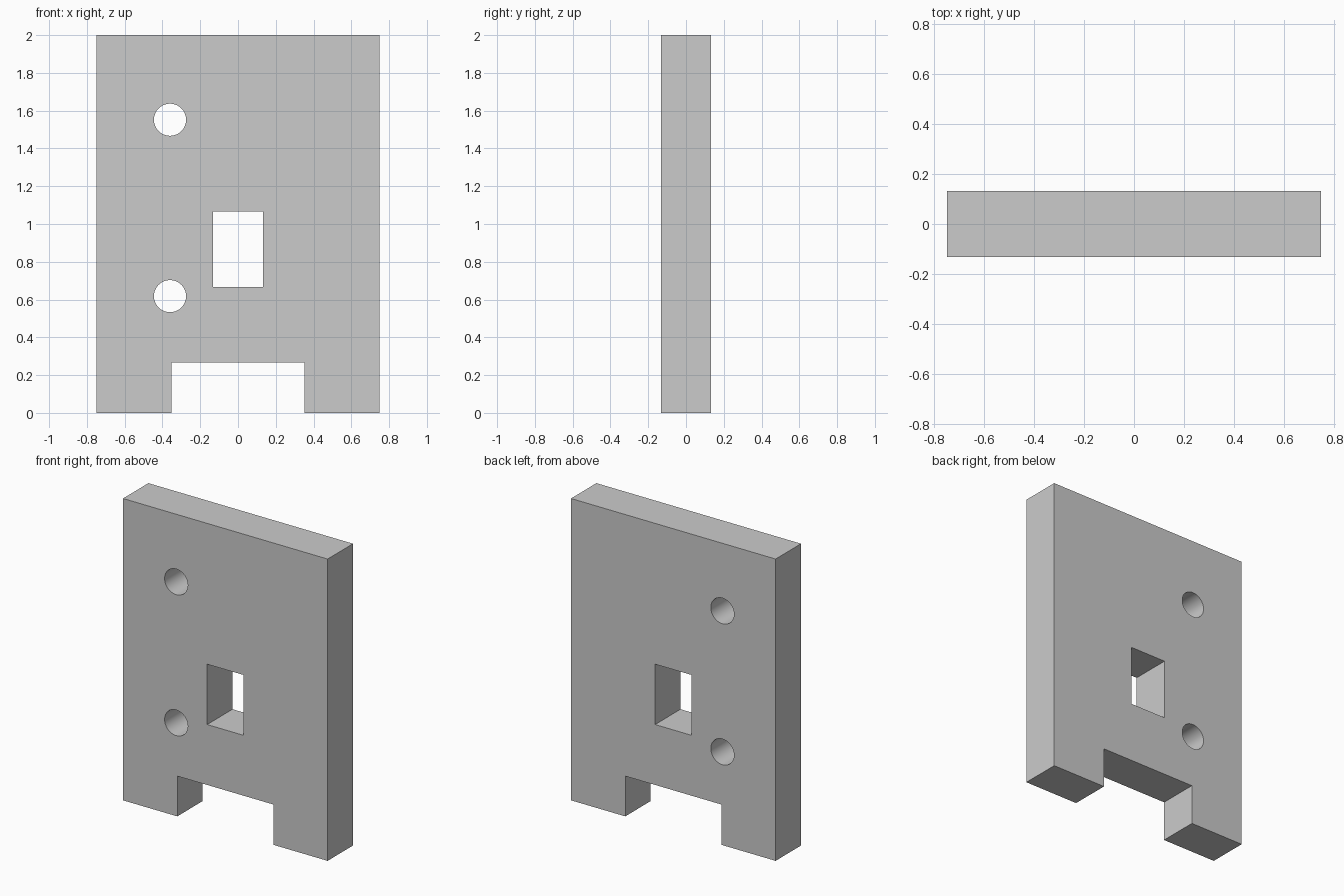
import bpy
import bmesh
import math

if "Cube" in bpy.data.objects:
    bpy.data.objects.remove(bpy.data.objects["Cube"])

HALF_DEPTH = 0.133
HOLE_RADIUS = 0.085
HOLE_SIDES = 64


def prism(name, outline, half_depth):
    """Extrude an (x, z) outline along y, centred on y = 0."""
    bm = bmesh.new()
    face = bm.faces.new([bm.verts.new((x, -half_depth, z)) for x, z in outline])
    ext = bmesh.ops.extrude_face_region(bm, geom=[face], use_keep_orig=True)
    moved = [g for g in ext["geom"] if isinstance(g, bmesh.types.BMVert)]
    bmesh.ops.translate(bm, verts=moved, vec=(0, 2 * half_depth, 0))
    bmesh.ops.recalc_face_normals(bm, faces=bm.faces)
    mesh = bpy.data.meshes.new(name)
    bm.to_mesh(mesh)
    bm.free()
    obj = bpy.data.objects.new(name, mesh)
    bpy.context.collection.objects.link(obj)
    return obj


def circle(cx, cz, radius):
    steps = [2 * math.pi * i / HOLE_SIDES for i in range(HOLE_SIDES)]
    return [(cx + radius * math.cos(a), cz + radius * math.sin(a)) for a in steps]


# Plate with a notch between two feet
right_side = [(0.352, 0.267), (0.352, 0), (0.75, 0), (0.75, 2)]
left_side = [(-x, z) for x, z in reversed(right_side)]
plate = prism("plate", right_side + left_side, HALF_DEPTH)

# Rectangular window and two round holes, all cut right through
openings = {
    "window_cutter": [(-0.133, 0.667), (0.133, 0.667), (0.133, 1.067), (-0.133, 1.067)],
    "upper_hole_cutter": circle(-0.36, 1.552, HOLE_RADIUS),
    "lower_hole_cutter": circle(-0.36, 0.618, HOLE_RADIUS),
}
bpy.context.view_layer.objects.active = plate
plate.select_set(True)
for name, outline in openings.items():
    cutter = prism(name, outline, HALF_DEPTH * 2)
    cutter.hide_render = True
    mod = plate.modifiers.new(name, "BOOLEAN")
    mod.operation = "DIFFERENCE"
    mod.solver = "EXACT"
    mod.object = cutter
    bpy.ops.object.modifier_apply(modifier=mod.name)
    bpy.data.objects.remove(cutter, do_unlink=True)

# Smooth hole walls, sharp plate edges
bpy.ops.object.shade_smooth_by_angle(angle=math.radians(30))
